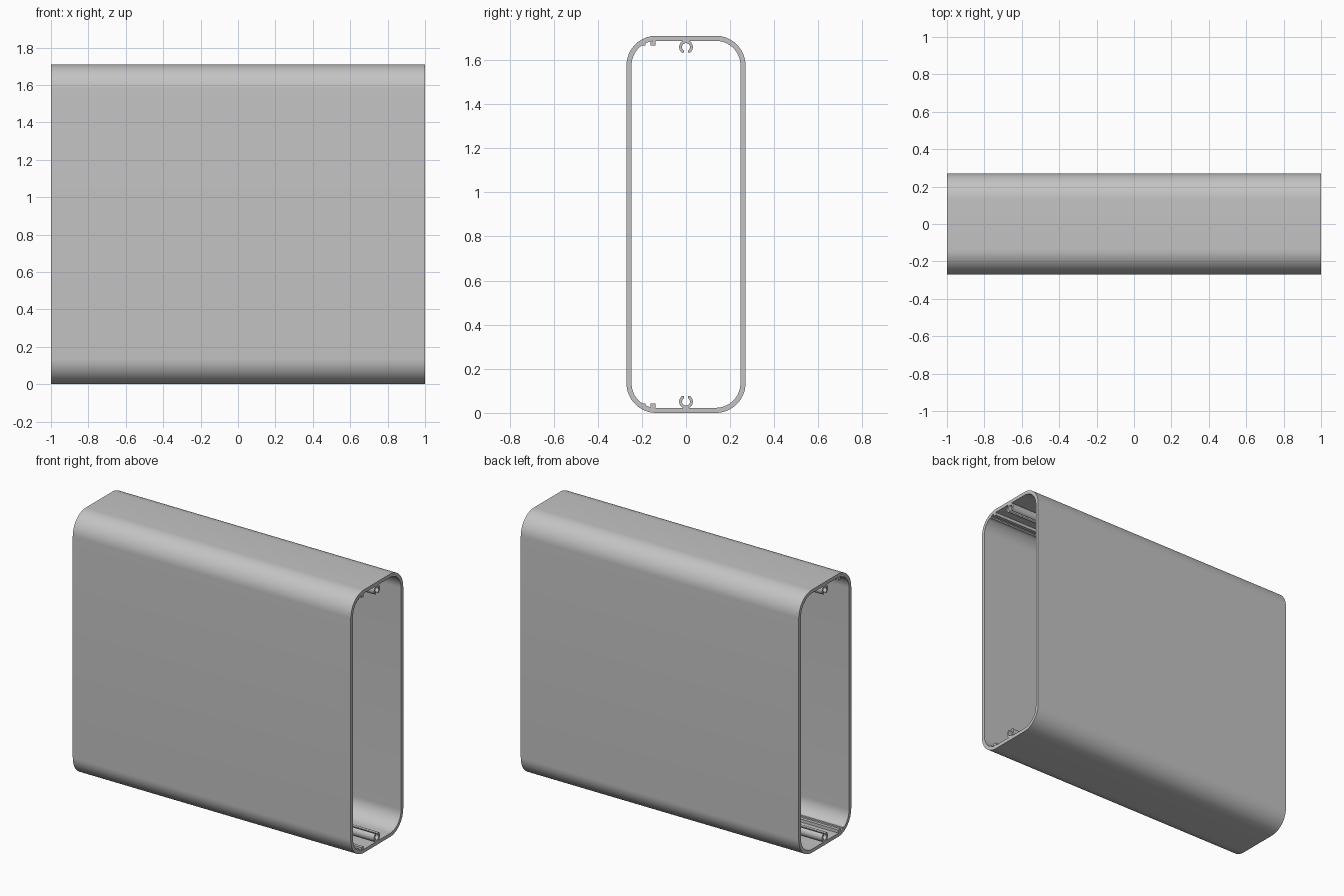
import bpy, bmesh
from math import sin, cos, pi, sqrt, radians

if "Cube" in bpy.data.objects:
    bpy.data.objects.remove(bpy.data.objects["Cube"], do_unlink=True)

LENGTH, DEPTH, HEIGHT = 2.0, 0.54, 1.71
WALL, RADIUS = 0.023, 0.135

GREY = (0.55, 0.55, 0.55, 1)
metal = bpy.data.materials.new("plain grey metal")
metal.use_nodes = True
metal.diffuse_color = GREY
metal.node_tree.nodes["Principled BSDF"].inputs["Base Color"].default_value = GREY


def finish(name, bm):
    bmesh.ops.recalc_face_normals(bm, faces=bm.faces)
    mesh = bpy.data.meshes.new(name)
    bm.to_mesh(mesh)
    bm.free()
    mesh.materials.append(metal)
    obj = bpy.data.objects.new(name, mesh)
    bpy.context.collection.objects.link(obj)
    bpy.ops.object.select_all(action='DESELECT')
    obj.select_set(True)
    bpy.context.view_layer.objects.active = obj
    bpy.ops.object.shade_smooth_by_angle(angle=radians(30))


def arc(cy, cz, r, start, end, steps):
    angles = [start + (end - start) * i / steps for i in range(steps + 1)]
    return [(cy + r * cos(a), cz + r * sin(a)) for a in angles]


def rounded_outline(inset):
    cy, r = DEPTH / 2 - RADIUS, RADIUS - inset
    low, high = RADIUS, HEIGHT - RADIUS
    corners = [(cy, high), (-cy, high), (-cy, low), (cy, low)]
    return [p for i, (y, z) in enumerate(corners)
            for p in arc(y, z, r, i * pi / 2, (i + 1) * pi / 2, 16)]


def loop_at(bm, points, x):
    return [bm.verts.new((x, y, z)) for y, z in points]


def join_loops(bm, a, b):
    for i in range(len(a)):
        j = (i + 1) % len(a)
        bm.faces.new((a[i], a[j], b[j], b[i]))


def extrusion(name, points):
    bm = bmesh.new()
    a, b = (loop_at(bm, points, x) for x in (-LENGTH / 2, LENGTH / 2))
    join_loops(bm, a, b)
    bm.faces.new(a)
    bm.faces.new(b)
    finish(name, bm)


# Hollow outer tube, open at both ends
bm = bmesh.new()
outer, inner = rounded_outline(0), rounded_outline(WALL)
loops = [loop_at(bm, pts, x * LENGTH / 2)
         for pts, x in ((outer, -1), (outer, 1), (inner, 1), (inner, -1))]
for i in range(4):
    join_loops(bm, loops[i], loops[(i + 1) % 4])
finish("tube_wall", bm)


# Height of the inner floor, including the curved corner
def floor_at(y):
    over = max(0, abs(y) - (DEPTH / 2 - RADIUS))
    return RADIUS - sqrt((RADIUS - WALL) ** 2 - over ** 2)


def rib_profile(y0, y1, tip):
    return [(y0, floor_at(y0)), (y1, floor_at(y1)), (y1, tip), (y0, tip)]


# C-shaped screw channel with rounded lips, open towards the middle
def channel_profile(cz=0.051, r_out=0.031, r_in=0.018, gap=radians(36)):
    a0, a1 = pi / 2 + gap, 5 * pi / 2 - gap
    mid, lip = (r_out + r_in) / 2, (r_out - r_in) / 2
    first = arc(mid * cos(a0), cz + mid * sin(a0), lip, a0 + pi, a0, 6)
    last = arc(mid * cos(a1), cz + mid * sin(a1), lip, a1, a1 + pi, 6)
    # lips bulge into the gap
    first = arc(mid * cos(a0), cz + mid * sin(a0), lip, a0 - pi, a0, 6)
    return (arc(0, cz, r_out, a0, a1, 28) + last[1:-1]
            + arc(0, cz, r_in, a1, a0, 28) + first[1:-1])


# Inner ribs and screw channels, on the floor and mirrored to the ceiling
parts = {"outer_rib": rib_profile(-0.205, -0.183, 0.043),
         "inner_rib": rib_profile(-0.16, -0.138, 0.043),
         "screw_channel": channel_profile()}
for part, profile in parts.items():
    extrusion("bottom_" + part, profile)
    extrusion("top_" + part, [(y, HEIGHT - z) for y, z in profile])
